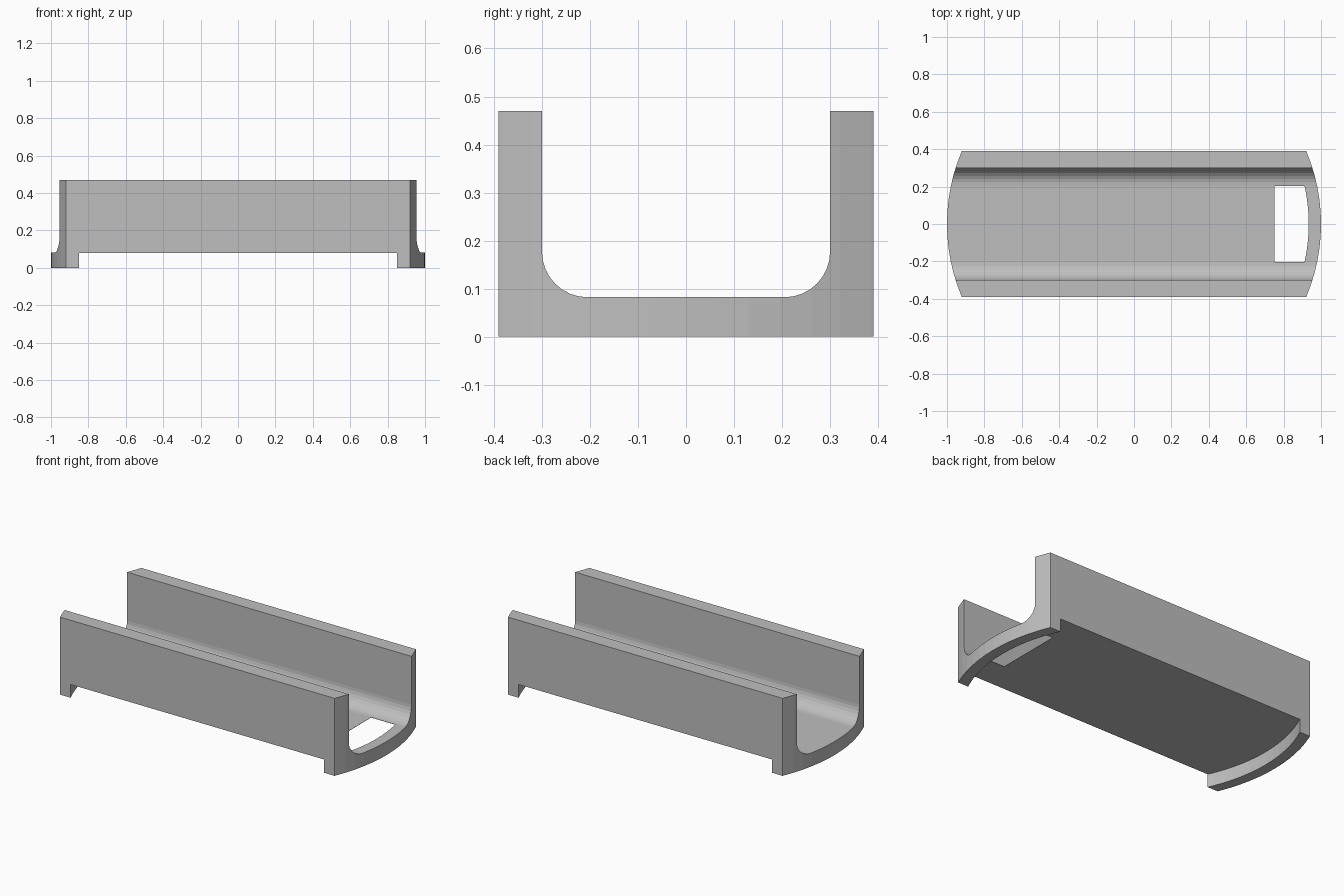
import bpy, bmesh
from math import cos, sin, pi, sqrt, asin
from mathutils import Vector

cube = bpy.data.objects.get("Cube")
if cube:
    bpy.data.objects.remove(cube, do_unlink=True)

HALF_WIDTH, INNER, HEIGHT = 0.39, 0.30, 0.47
FLOOR, FILLET = 0.082, 0.095
END_RADIUS, RECESS_RADIUS, RECESS_TOP = 1.0, 0.935, 0.0805
HOLE_START, HOLE_HALF = 0.75, 0.204

grey = bpy.data.materials.new("light grey")
grey.use_nodes = True
colour = (0.52, 0.52, 0.52, 1)
grey.diffuse_color = colour
grey.node_tree.nodes["Principled BSDF"].inputs["Base Color"].default_value = colour


def prism(name, points, offset):
    """Extrude a closed outline of 3D points along an offset."""
    bm = bmesh.new()
    face = bm.faces.new([bm.verts.new(p) for p in points])
    ext = bmesh.ops.extrude_face_region(bm, geom=[face], use_keep_orig=True)
    verts = [g for g in ext["geom"] if isinstance(g, bmesh.types.BMVert)]
    bmesh.ops.translate(bm, vec=Vector(offset), verts=verts)
    bmesh.ops.recalc_face_normals(bm, faces=bm.faces)
    mesh = bpy.data.meshes.new(name)
    bm.to_mesh(mesh)
    bm.free()
    mesh.materials.append(grey)
    obj = bpy.data.objects.new(name, mesh)
    bpy.context.collection.objects.link(obj)
    return obj


def disc(name, radius, bottom, top, sides=96):
    ring = [(radius * cos(2 * pi * i / sides), radius * sin(2 * pi * i / sides), bottom)
            for i in range(sides)]
    return prism(name, ring, (0, 0, top - bottom))


def cut(obj, cutter, operation):
    cutter.hide_render = True
    mod = obj.modifiers.new(cutter.name, "BOOLEAN")
    mod.operation, mod.solver, mod.object = operation, "EXACT", cutter
    bpy.context.view_layer.objects.active = obj
    bpy.ops.object.modifier_apply(modifier=mod.name)
    bpy.data.objects.remove(cutter, do_unlink=True)


# Channel: U-shaped cross-section with rounded inner corners
steps = 8
corner = [(INNER - FILLET + FILLET * cos(a), FLOOR + FILLET - FILLET * sin(a))
          for a in (pi / 2 * i / steps for i in range(steps + 1))]
half = [(HALF_WIDTH, 0), (HALF_WIDTH, HEIGHT), (INNER, HEIGHT)] + corner
outline = half + [(-y, z) for y, z in reversed(half)]
channel = prism("channel", [(-1.1, y, z) for y, z in outline], (2.2, 0, 0))

# Curved ends
cut(channel, disc("end_rounding", END_RADIUS, -0.1, 0.6), "INTERSECT")

# Shallow underside recess that leaves a curved lip at each end
cut(channel, disc("underside_recess", RECESS_RADIUS, -0.1, RECESS_TOP), "DIFFERENCE")

# Floor opening with a curved outer edge
radius = RECESS_RADIUS - 0.001
span = asin(HOLE_HALF / radius)
arc = [(radius * cos(a), radius * sin(a), 0.05)
       for a in (span * (i / 6 - 1) for i in range(13))]
hole = [(HOLE_START, HOLE_HALF, 0.05), (HOLE_START, -HOLE_HALF, 0.05)] + arc
cut(channel, prism("floor_opening", hole, (0, 0, 0.1)), "DIFFERENCE")
